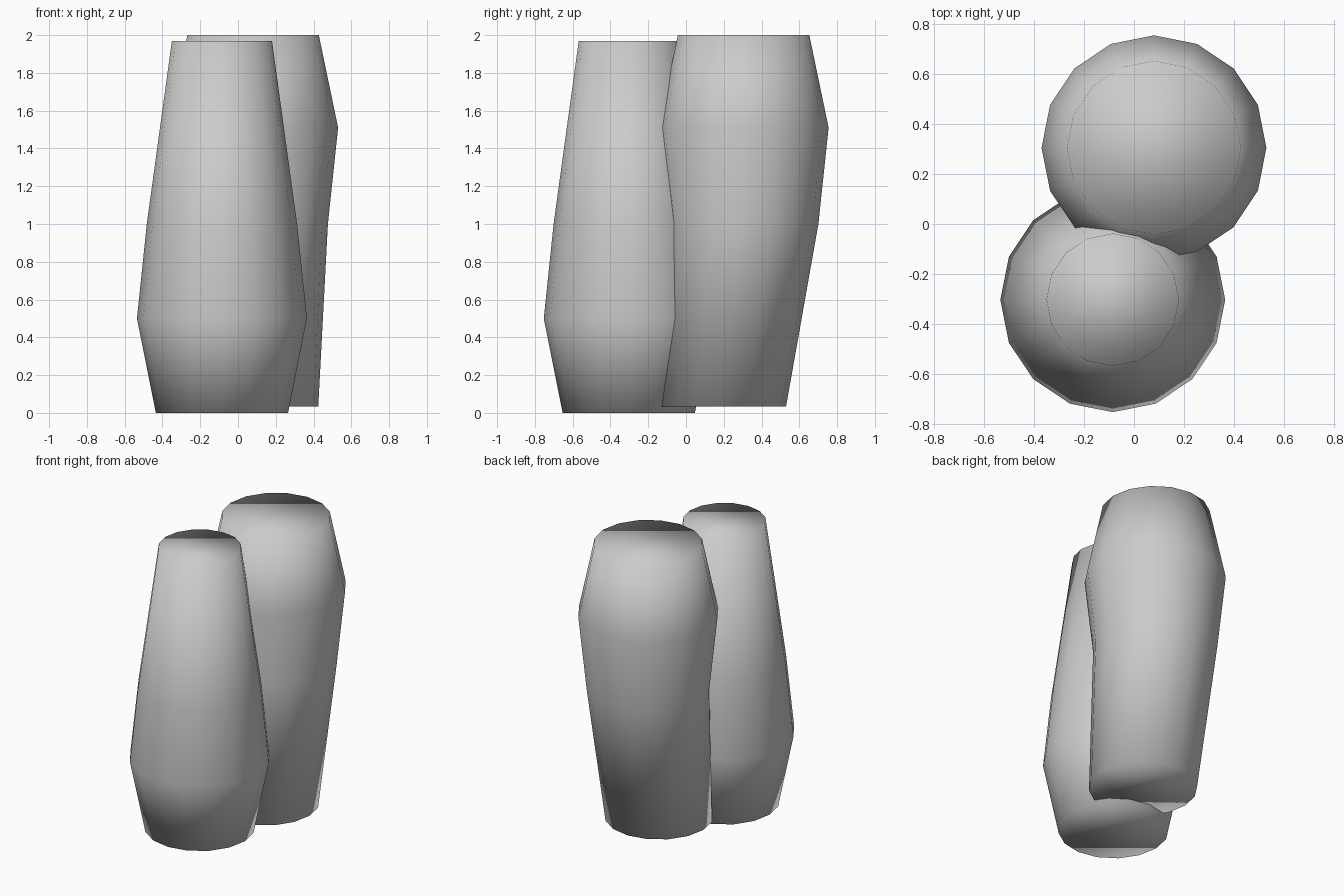
import bpy, bmesh, math

cube = bpy.data.objects.get("Cube")
if cube:
    bpy.data.objects.remove(cube, do_unlink=True)

SIDES = 16

grey = bpy.data.materials.new("plain_grey")
grey.use_nodes = True
colour = (0.6, 0.6, 0.6, 1)
grey.diffuse_color = colour
grey.node_tree.nodes["Principled BSDF"].inputs["Base Color"].default_value = colour


def pillar(name, x, rings):
    """Closed smooth column through rings of (height, radius, y centre)."""
    bm = bmesh.new()
    loops = []
    for z, r, y in rings:
        angles = [math.tau * i / SIDES for i in range(SIDES)]
        loops.append([bm.verts.new((x + r * math.cos(a), y + r * math.sin(a), z))
                      for a in angles])
    for low, high in zip(loops, loops[1:]):
        for i in range(SIDES):
            j = (i + 1) % SIDES
            bm.faces.new((low[i], low[j], high[j], high[i]))
    bm.faces.new(loops[0][::-1])
    bm.faces.new(loops[-1])
    # the caps share the soft shading of the sides
    for face in bm.faces:
        face.smooth = True
    mesh = bpy.data.meshes.new(name)
    bm.to_mesh(mesh)
    bm.free()
    mesh.materials.append(grey)
    obj = bpy.data.objects.new(name, mesh)
    bpy.context.collection.objects.link(obj)
    return obj


# front column, widest near the foot
pillar("front_pillar", -0.085, [(0, 0.35, -0.303), (0.5, 0.45, -0.303),
                                (1.0, 0.398, -0.303), (1.97, 0.265, -0.303)])

# rear column, widest near the top, its foot swept forwards
pillar("rear_pillar", 0.08, [(0.035, 0.345, 0.185), (1.0, 0.396, 0.305),
                             (1.51, 0.45, 0.305), (2.0, 0.348, 0.305)])
